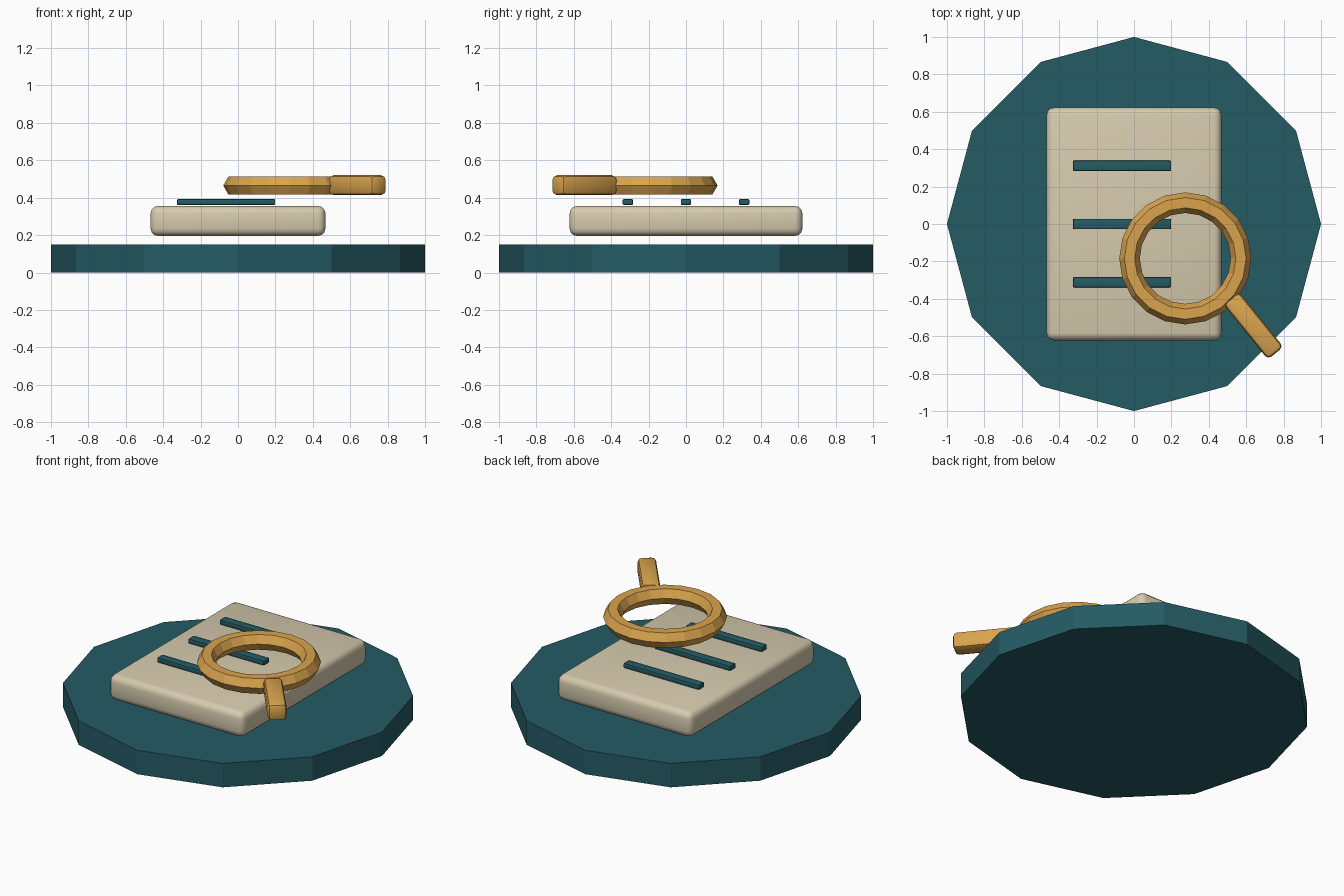
import bpy, math

if "Cube" in bpy.data.objects:
    bpy.data.objects.remove(bpy.data.objects["Cube"])


def material(name, rgb):
    m = bpy.data.materials.new(name)
    m.diffuse_color = (*rgb, 1.0)
    m.use_nodes = True
    m.node_tree.nodes["Principled BSDF"].inputs["Base Color"].default_value = m.diffuse_color
    return m


TEAL = material("dark_teal", (0.018, 0.105, 0.127))
PAPER = material("cream_paper", (0.68, 0.60, 0.43))
GOLD = material("warm_gold", (0.70, 0.37, 0.075))


def finish(name, mat):
    ob = bpy.context.object
    ob.name = name
    ob.data.materials.append(mat)
    return ob


def rounded_box(name, mat, loc, size, bevel, segments, turn=0.0):
    bpy.ops.mesh.primitive_cube_add(size=1, location=loc)
    ob = finish(name, mat)
    ob.scale = size
    bpy.ops.object.transform_apply(location=False, rotation=False, scale=True)
    ob.rotation_euler.z = turn
    mod = ob.modifiers.new("bevel", 'BEVEL')
    mod.width = bevel
    mod.segments = segments
    bpy.ops.object.modifier_apply(modifier=mod.name)
    bpy.ops.object.shade_smooth_by_angle(angle=math.radians(35))
    return ob


# twelve-sided base
bpy.ops.mesh.primitive_cylinder_add(vertices=12, radius=1, depth=0.15, location=(0, 0, 0.075))
finish("base_disc", TEAL)

# document floating just above the base
rounded_box("document", PAPER, (0, 0, 0.276), (0.935, 1.245, 0.16), 0.04, 3)

# three text bars
for i, y in enumerate((0.311, 0, -0.311)):
    rounded_box(f"text_bar_{i + 1}", TEAL, (-0.064, y, 0.377), (0.525, 0.055, 0.031), 0.006, 2)

# magnifier ring with a six-sided section
bpy.ops.mesh.primitive_torus_add(major_segments=20, minor_segments=6, major_radius=0.298,
                                 minor_radius=0.055, location=(0.274, -0.184, 0.465))
finish("magnifier_ring", GOLD)

# magnifier handle
rounded_box("magnifier_handle", GOLD, (0.638, -0.543, 0.467), (0.38, 0.107, 0.107), 0.025, 2,
            math.radians(-51))
